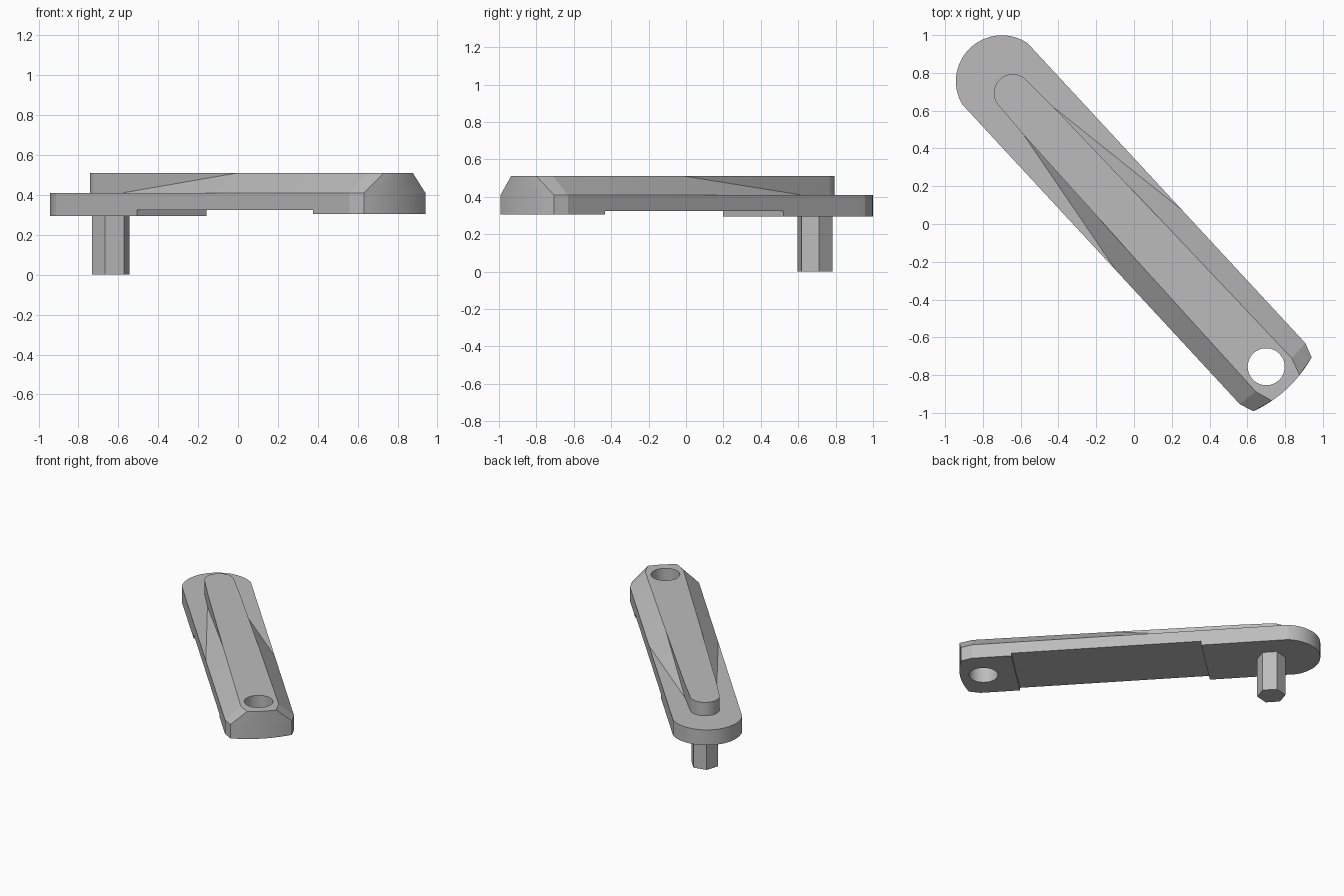
import bpy
import bmesh
from math import cos, sin, pi, radians

cube = bpy.data.objects.get("Cube")
if cube:
    bpy.data.objects.remove(cube, do_unlink=True)

ARM_ANGLE = radians(-47.2)
HALF = 0.237                 # half width of the arm
BASE, DECK, TOP = 0.325, 0.41, 0.51
HOLE_U, HOLE_R = 1.03, 0.098
PIN_U = -0.94

grey = bpy.data.materials.new("plain grey")
grey.use_nodes = True
colour = (0.5, 0.5, 0.5, 1)
grey.diffuse_color = colour
grey.node_tree.nodes["Principled BSDF"].inputs["Base Color"].default_value = colour


def arc(centre, radius, steps):
    """Half circle bulging towards the back, from +v round to -v."""
    angles = [pi / 2 + pi * i / steps for i in range(steps + 1)]
    return [(centre + radius * cos(a), radius * sin(a)) for a in angles]


def nose(half, steps=10):
    """Gently bowed front edge from -half to +half."""
    vs = [half * (2 * i / steps - 1) for i in range(steps + 1)]
    return [(1.19 - 0.75 * v * v, v) for v in vs]


def mirrored(points):
    return [(u, -v) for u, v in reversed(points)]


def finish(name, bm):
    bmesh.ops.recalc_face_normals(bm, faces=bm.faces)
    mesh = bpy.data.meshes.new(name)
    bm.to_mesh(mesh)
    bm.free()
    obj = bpy.data.objects.new(name, mesh)
    obj.rotation_euler.z = ARM_ANGLE
    mesh.materials.append(grey)
    bpy.context.collection.objects.link(obj)
    return obj


def loft(name, low, high, z0, z1, flip=()):
    """Solid between two matching outlines; walls listed in flip are split the other way."""
    bm = bmesh.new()
    a = [bm.verts.new((u, v, z0)) for u, v in low]
    b = [bm.verts.new((u, v, z1)) for u, v in high]
    bm.faces.new(a[::-1])
    bm.faces.new(b)
    for i in range(len(a)):
        j = (i + 1) % len(a)
        if i in flip:
            # creased wall: the crease joins the rear foot to the front top
            r, f = (i, j) if low[i][0] < low[j][0] else (j, i)
            bm.faces.new((a[r], a[f], b[f]))
            bm.faces.new((a[r], b[f], b[r]))
        else:
            bm.faces.new((a[i], a[j], b[j], b[i]))
    return finish(name, bm)


def smooth(obj, angle=25):
    bpy.ops.object.select_all(action='DESELECT')
    obj.select_set(True)
    bpy.context.view_layer.objects.active = obj
    bpy.ops.object.shade_smooth_by_angle(angle=radians(angle))


# Arm plate: thick rear pad, thinner middle, thick front pad
rear = arc(-1.03, 0.243, 40)
rear = [(u, max(-HALF, min(HALF, v))) for u, v in rear]
rear_pad_outline = rear + [(-0.49, -HALF), (-0.49, HALF)]
rear_pad = loft("rear_pad", rear_pad_outline, rear_pad_outline, 0.295, DECK)

middle_outline = [(-0.49, -HALF), (0.81, -HALF), (0.81, HALF), (-0.49, HALF)]
loft("arm_middle", middle_outline, middle_outline, BASE, DECK)

shoulder = [(1.08, HALF)]
front_outline = ([(0.81, -HALF)] + mirrored(shoulder) + nose(0.21)
                 + shoulder + [(0.81, HALF)])
front_pad = loft("front_pad", front_outline, front_outline, 0.305, DECK)

# Raised spine: upright walls at the rear that twist out into wide bevels
ridge_end = arc(-0.945, 0.1, 32)
low_side = [(1.08, HALF), (0.12, HALF), (-0.74, 0.108)]
high_side = [(1.09, 0.13), (0.12, 0.12), (-0.74, 0.108)]
low = ridge_end + mirrored(low_side) + nose(0.21) + low_side
high = ridge_end + mirrored(high_side) + nose(0.1) + high_side
first = len(ridge_end)
spine = loft("raised_spine", low, high, DECK, TOP, flip=(first, len(low) - 2))

# Round hole through the front end
bm = bmesh.new()
bmesh.ops.create_cone(bm, cap_ends=True, segments=48, radius1=HOLE_R, radius2=HOLE_R, depth=1)
bmesh.ops.translate(bm, verts=bm.verts, vec=(HOLE_U, 0, 0.4))
cutter = finish("hole_cutter", bm)
cutter.hide_render = True
cutter.display_type = 'WIRE'
for part in (front_pad, spine):
    cut = part.modifiers.new("hole", 'BOOLEAN')
    cut.operation = 'DIFFERENCE'
    cut.solver = 'EXACT'
    cut.object = cutter
    bpy.context.view_layer.update()
    done = bpy.data.meshes.new_from_object(
        part.evaluated_get(bpy.context.evaluated_depsgraph_get()))
    part.modifiers.clear()
    part.data = done
bpy.data.objects.remove(cutter, do_unlink=True)

for part in (rear_pad, front_pad, spine):
    smooth(part, 12)

# Six sided pin hanging below the rear end
hexagon = [(PIN_U + 0.097 * cos(k * pi / 3), 0.097 * sin(k * pi / 3)) for k in range(6)]
loft("hex_pin", hexagon, hexagon, 0, 0.3)
